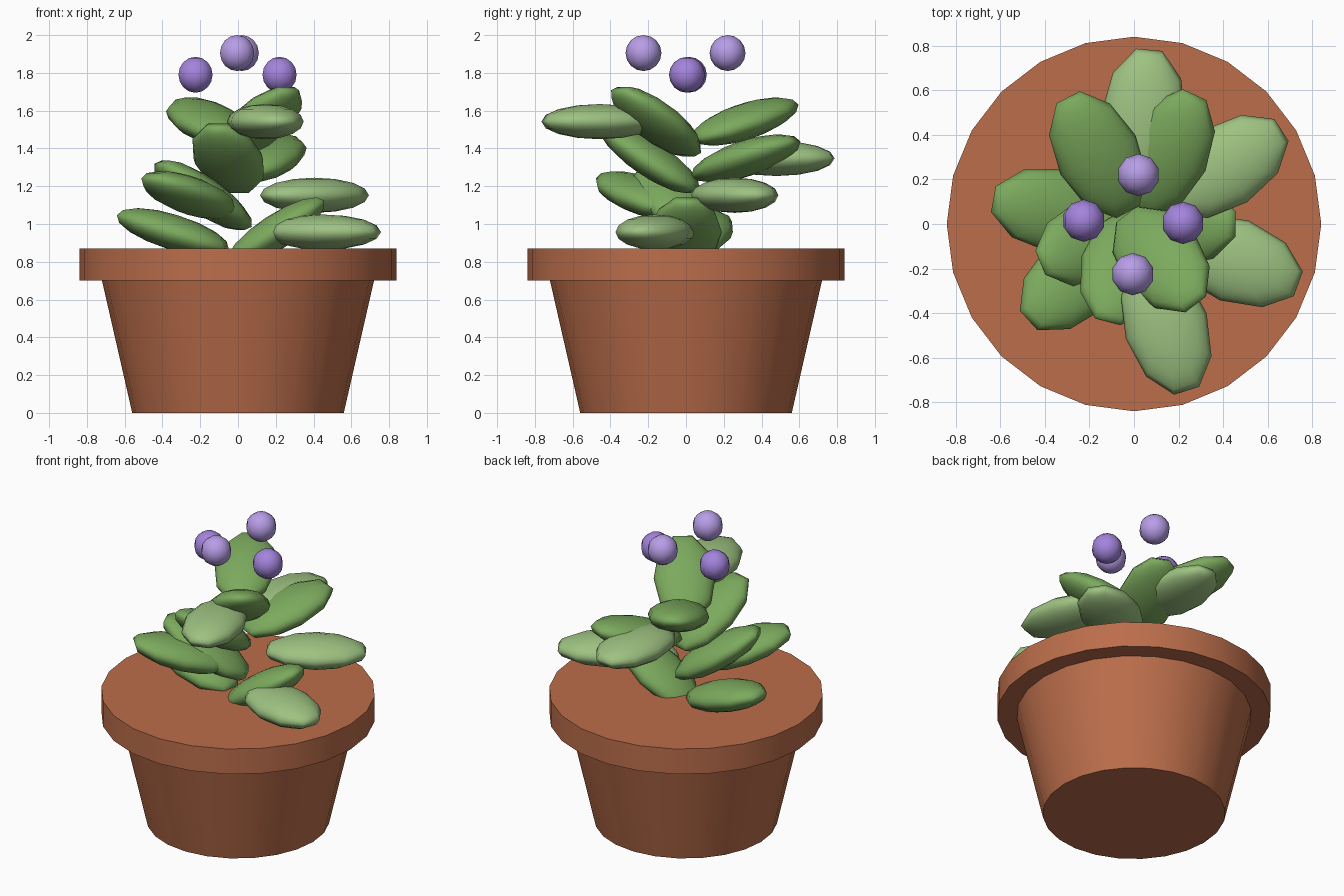
import bpy
from math import radians, cos, sin, pi
from mathutils import Matrix, Vector

if "Cube" in bpy.data.objects:
    bpy.data.objects.remove(bpy.data.objects["Cube"])


def material(name, r, g, b):
    m = bpy.data.materials.new(name)
    m.diffuse_color = (r, g, b, 1)
    m.use_nodes = True
    m.node_tree.nodes["Principled BSDF"].inputs["Base Color"].default_value = m.diffuse_color
    return m


clay = material("clay", 0.50, 0.155, 0.07)
earth = material("earth", 0.06, 0.035, 0.025)
leaf_green = material("leaf_green", 0.20, 0.40, 0.11)
pale_green = material("pale_green", 0.34, 0.54, 0.22)
purple = material("purple", 0.37, 0.23, 0.72)
pale_purple = material("pale_purple", 0.48, 0.34, 0.80)


def finish(name, mat):
    ob = bpy.context.object
    ob.name = name
    ob.data.materials.append(mat)
    bpy.ops.object.shade_smooth_by_angle(angle=radians(40))
    return ob


def drum(name, r_low, r_high, z_low, z_high, mat):
    bpy.ops.mesh.primitive_cone_add(vertices=24, radius1=r_low, radius2=r_high,
                                    depth=z_high - z_low,
                                    location=(0, 0, (z_low + z_high) / 2))
    return finish(name, mat)


# Pot, rim and soil
drum("pot_body", 0.56, 0.72, 0, 0.70, clay)
drum("pot_rim", 0.84, 0.84, 0.70, 0.87, clay)
drum("soil", 0.70, 0.70, 0.80, 0.868, earth)

# Leaves: golden-angle spiral, four heights, three kinds (reach, upward tilt, colour)
kinds = [(0.20, 0.58, leaf_green), (0.35, 0.30, leaf_green), (0.48, 0.0, pale_green)]
for i in range(12):
    reach, tilt, mat = kinds[i % 3]
    bpy.ops.mesh.primitive_uv_sphere_add(segments=10, ring_count=8, radius=1)
    leaf = finish(f"leaf_{i + 1}", mat)
    leaf.matrix_world = (Matrix.Rotation(radians(-137.5 * i), 4, 'Z')
                         @ Matrix.Translation((reach, 0, 0.957 + 0.195 * (i % 4)))
                         @ Matrix.Rotation(-tilt, 4, 'Y')
                         @ Matrix.Diagonal(Vector((0.32, 0.19, 0.093, 1))))
    bpy.ops.object.shade_smooth()

# Flower buds: alternating low and high
for i, (x, y) in enumerate([(0.22, 0.005), (0.02, 0.22), (-0.225, 0.015), (-0.005, -0.225)]):
    bpy.ops.mesh.primitive_uv_sphere_add(segments=10, ring_count=8, radius=0.095,
                                         location=(x, y, 1.79 + 0.115 * (i % 2)))
    finish(f"flower_bud_{i + 1}", pale_purple if i % 2 else purple)
    bpy.ops.object.shade_smooth()
